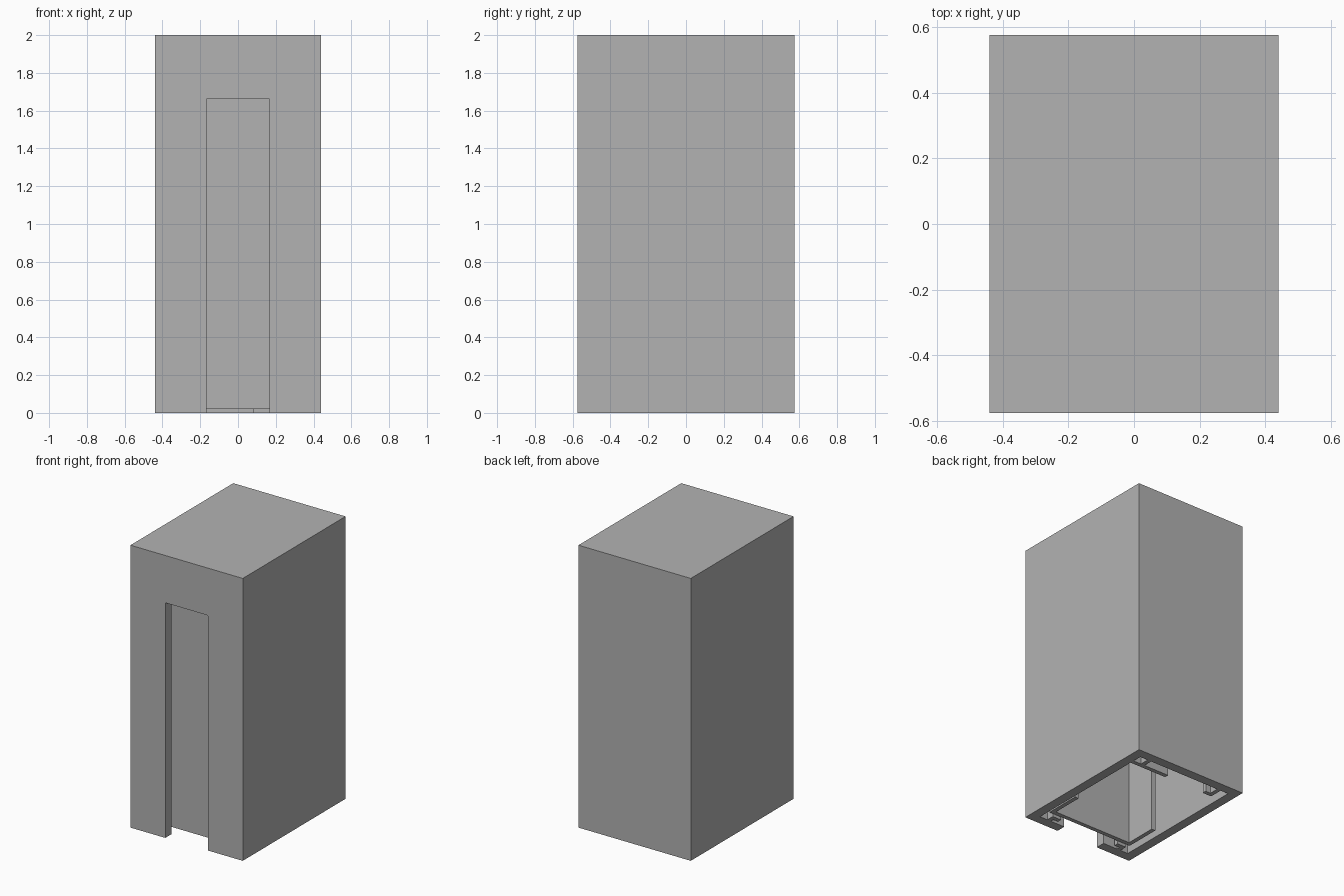
import bpy
import bmesh

cube = bpy.data.objects.get("Cube")
if cube:
    bpy.data.objects.remove(cube, do_unlink=True)

grey = bpy.data.materials.new("plain_grey")
grey.use_nodes = True
colour = (0.448, 0.448, 0.448, 1)
grey.diffuse_color = colour
grey.node_tree.nodes["Principled BSDF"].inputs["Base Color"].default_value = colour

W, D, H = 0.44, 0.575, 2.0     # half width, half depth, height
T = 0.068                      # shell wall thickness
DOOR_W, DOOR_H = 0.167, 1.665  # doorway half width and height
CEILING = H - T


def prism(name, outline, z0, z1):
    """Extrude a plan outline between two heights."""
    bm = bmesh.new()
    base = bm.faces.new([bm.verts.new((x, y, z0)) for x, y in outline])
    top = bmesh.ops.extrude_face_region(bm, geom=[base])["geom"]
    bmesh.ops.translate(bm, vec=(0, 0, z1 - z0),
                        verts=[g for g in top if isinstance(g, bmesh.types.BMVert)])
    bmesh.ops.recalc_face_normals(bm, faces=bm.faces)
    mesh = bpy.data.meshes.new(name)
    bm.to_mesh(mesh)
    bm.free()
    mesh.materials.append(grey)
    obj = bpy.data.objects.new(name, mesh)
    bpy.context.collection.objects.link(obj)
    return obj


def rect(x0, x1, y0, y1):
    return [(x0, y0), (x1, y0), (x1, y1), (x0, y1)]


def cut(target, cutter):
    cutter.hide_render = True
    mod = target.modifiers.new("cut", "BOOLEAN")
    mod.operation, mod.solver, mod.object = "DIFFERENCE", "EXACT", cutter
    bpy.context.view_layer.objects.active = target
    bpy.ops.object.modifier_apply(modifier=mod.name)
    bpy.data.objects.remove(cutter, do_unlink=True)


# Outer shell: open underneath, with a tall doorway in the front
shell = prism("outer_shell", rect(-W, W, -D, D), 0, H)
cut(shell, prism("cavity_cutter", rect(-W + T, W - T, -D + T, D - T), -0.1, CEILING))
door = prism("doorway_cutter", rect(-DOOR_W, DOOR_W, -D - 0.1, -D + T + 0.02), -0.1, DOOR_H)
bevel = door.modifiers.new("soft_corners", "BEVEL")
bevel.width, bevel.segments = 0.008, 2
cut(shell, door)

# U-shaped panel behind the doorway, raised slightly off the ground
px, front, back, t = 0.34, -0.45, -0.19, 0.03
prism("inner_panel", [
    (-px, front), (px, front), (px, back), (px - t, back),
    (px - t, front + t), (-px + t, front + t), (-px + t, back), (-px, back),
], 0.02, CEILING)


# L-shaped rails: a leg from the wall, then a foot turned inwards
def rail(name, side, end, wall_y, leg, foot):
    x, tip = 0.31, wall_y - end * leg
    outline = [(x, wall_y), (x, tip), (x - foot, tip),
               (x - foot, tip + end * t), (x - t, tip + end * t), (x - t, wall_y)]
    return prism(name, [(side * a, b) for a, b in outline], 0, CEILING)


for side, label in ((1, "left"), (-1, "right")):
    rail("front_rail_" + label, side, -1, -D + T, 0.055, 0.07)
rail("back_rail_right", -1, 1, D - T, 0.097, 0.07)
rail("back_rail_left", 1, 1, D - T, 0.097, 0.23)

# Lug joining the long rail to the side wall
prism("rail_lug", rect(0.31, W - T, D - T - 0.097, D - T - 0.067), 0, CEILING)
